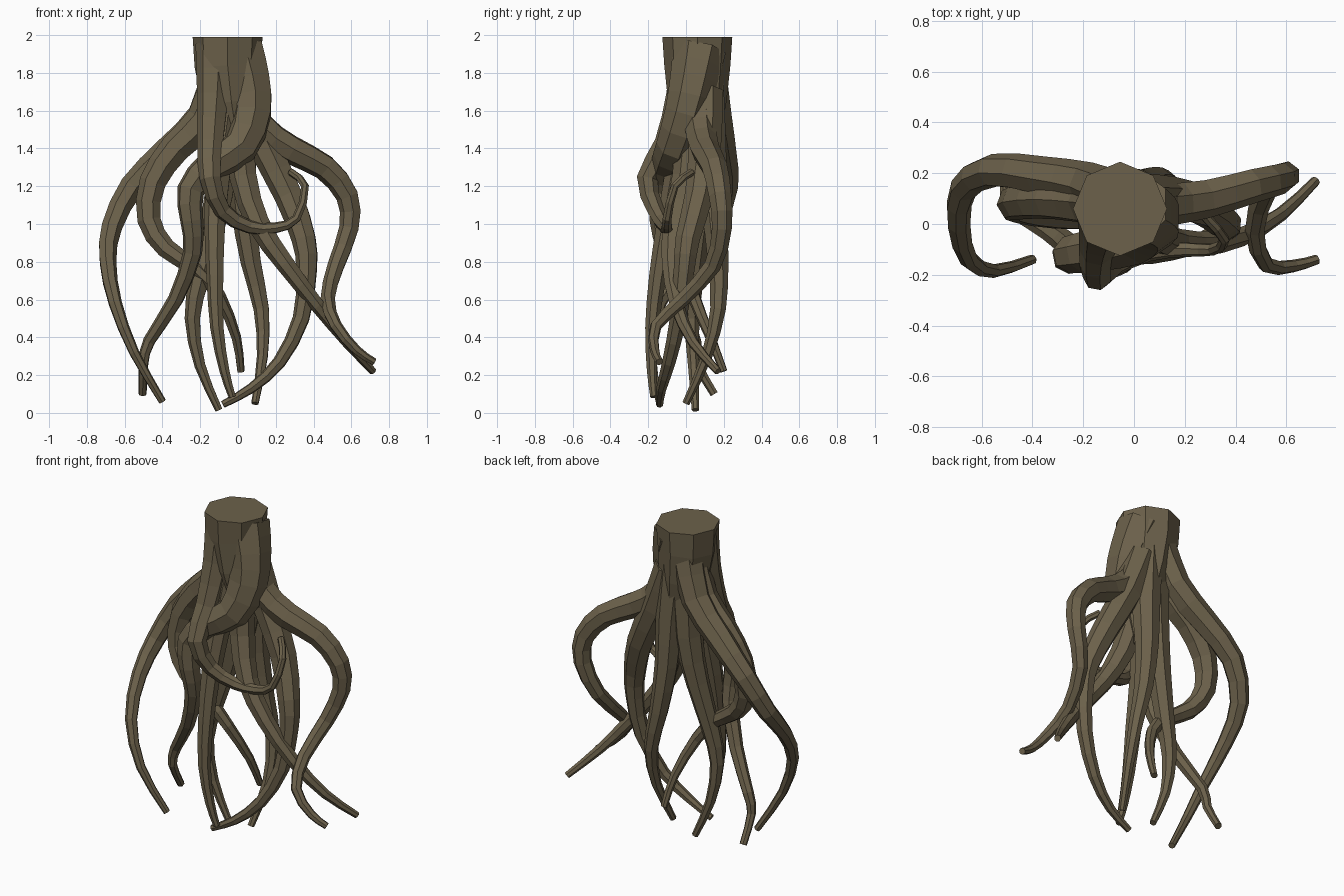
import bpy, bmesh, math
from mathutils import Vector

bark = bpy.data.materials.new("bark")
bark.diffuse_color = (0.15, 0.12, 0.07, 1)


def smooth_path(pts, steps=2):
    """Catmull-Rom through the given points."""
    p = [Vector(q) for q in pts]
    p = [2 * p[0] - p[1]] + p + [2 * p[-1] - p[-2]]
    out = []
    for i in range(1, len(p) - 2):
        a, b, c, d = p[i - 1:i + 3]
        for k in range(steps):
            t = k / steps
            out.append(0.5 * (2 * b + (c - a) * t + (2 * a - 5 * b + 4 * c - d) * t * t
                              + (3 * b - a - 3 * c + d) * t ** 3))
    return out + [p[-2]]


def tube(name, path, radii, sides, turn=0.5):
    """Capped, flat-shaded tube with a radius per path point."""
    bm = bmesh.new()
    rings, u = [], Vector((1, 0, 0))
    for i, c in enumerate(path):
        t = (path[min(i + 1, len(path) - 1)] - path[max(i - 1, 0)]).normalized()
        u = (u - t * u.dot(t)).normalized()
        v = t.cross(u)
        ring = []
        for k in range(sides):
            a = math.tau * (k + turn) / sides
            ring.append(bm.verts.new(c + radii[i] * (math.cos(a) * u + math.sin(a) * v)))
        rings.append(ring)
    for r0, r1 in zip(rings, rings[1:]):
        for k in range(sides):
            n = (k + 1) % sides
            bm.faces.new((r0[k], r0[n], r1[n], r1[k]))
    bm.faces.new(rings[0][::-1])
    bm.faces.new(rings[-1])
    bmesh.ops.recalc_face_normals(bm, faces=bm.faces)
    me = bpy.data.meshes.new(name)
    bm.to_mesh(me)
    bm.free()
    me.materials.append(bark)
    ob = bpy.data.objects.new(name, me)
    bpy.context.collection.objects.link(ob)


def root(name, pts, r0=0.088, r1=0.02, power=1.15, sides=7):
    path = smooth_path(pts)
    n = len(path) - 1
    tube(name, path, [r1 + (r0 - r1) * (1 - i / n) ** power for i in range(n + 1)], sides)


# Trunk stump, tapering away inside the roots
tube("trunk", [Vector(q) for q in ((-.055, .06, 1.99), (-.055, .06, 1.84), (-.035, .06, 1.65),
     (-.01, .065, 1.48), (.01, .07, 1.3), (.02, .07, 1.15))],
     [.185, .175, .155, .12, .075, .03], 8, 0)

# Left roots
root("outer_left_root", [(-.08, .11, 1.85), (-.18, .155, 1.57), (-.37, .19, 1.385),
     (-.56, .21, 1.2), (-.67, .14, .98), (-.69, .0, .8), (-.65, -.14, .58), (-.55, -.185, .32),
     (-.4, -.14, .06)], .1)
root("inner_left_root", [(-.08, .08, 1.8), (-.18, .09, 1.55), (-.33, .1, 1.4), (-.45, .09, 1.22),
     (-.47, .07, 1.02), (-.38, .04, .87), (-.22, .02, .76), (-.1, .04, .62), (-.01, .13, .4),
     (.015, .2, .22)], .105)
root("swollen_left_root", [(.0, .07, 1.92), (.05, .04, 1.76), (.07, .0, 1.59), (.01, -.06, 1.41),
     (-.14, -.1, 1.31), (-.25, -.12, 1.18), (-.245, -.13, 1.02), (-.24, -.1, .85),
     (-.33, -.03, .6), (-.47, .05, .38), (-.5, .06, .26), (-.505, .15, .1)], .145, .022, 1.4)

# Front root thinning to an upturned hook
root("hooked_front_root", [(-.12, .02, 1.95), (-.13, -.02, 1.68), (-.145, -.1, 1.42),
     (-.145, -.205, 1.24), (-.08, -.16, 1.07), (.06, -.11, .985), (.2, -.1, .98),
     (.31, -.1, 1.03), (.355, -.06, 1.2), (.28, .03, 1.275)], .105, .02, 2.0)

# Right roots
root("outer_right_root", [(.02, .06, 1.75), (.11, .075, 1.52), (.28, .1, 1.395), (.46, .15, 1.3),
     (.58, .18, 1.15), (.59, .19, .98), (.52, .14, .78), (.475, -.02, .6), (.52, -.16, .46),
     (.63, -.165, .33), (.72, -.14, .27)], .095)
root("looping_right_root", [(.03, .1, 1.7), (.14, .1, 1.42), (.27, .07, 1.15), (.35, .01, .92),
     (.365, -.01, .75), (.335, -.04, .5), (.22, -.09, .27), (.07, -.13, .13), (-.08, -.14, .045)],
     .1)
root("long_right_root", [(-.01, .04, 1.65), (.03, .0, 1.25), (.11, -.06, 1.0), (.25, -.08, .79),
     (.42, -.05, .57), (.58, .04, .37), (.715, .17, .22)])

# Central hanging roots
root("back_centre_root", [(-.01, .1, 1.8), (.02, .13, 1.4), (.03, .15, 1.1), (.07, .17, .8),
     (.125, .17, .55), (.13, .11, .3), (.09, .0, .05)], .1)
root("left_centre_root", [(-.06, .09, 1.8), (-.08, .09, 1.3), (-.13, .07, 1.0), (-.2, .04, .72),
     (-.24, .03, .5), (-.2, .04, .25), (-.1, .05, .015)], .1)
root("front_centre_root", [(-.06, .02, 1.65), (-.1, -.04, 1.3), (-.12, -.1, 1.0),
     (-.12, -.15, .72), (-.11, -.18, .45), (-.07, -.18, .22), (-.03, -.17, .085)], .08)
